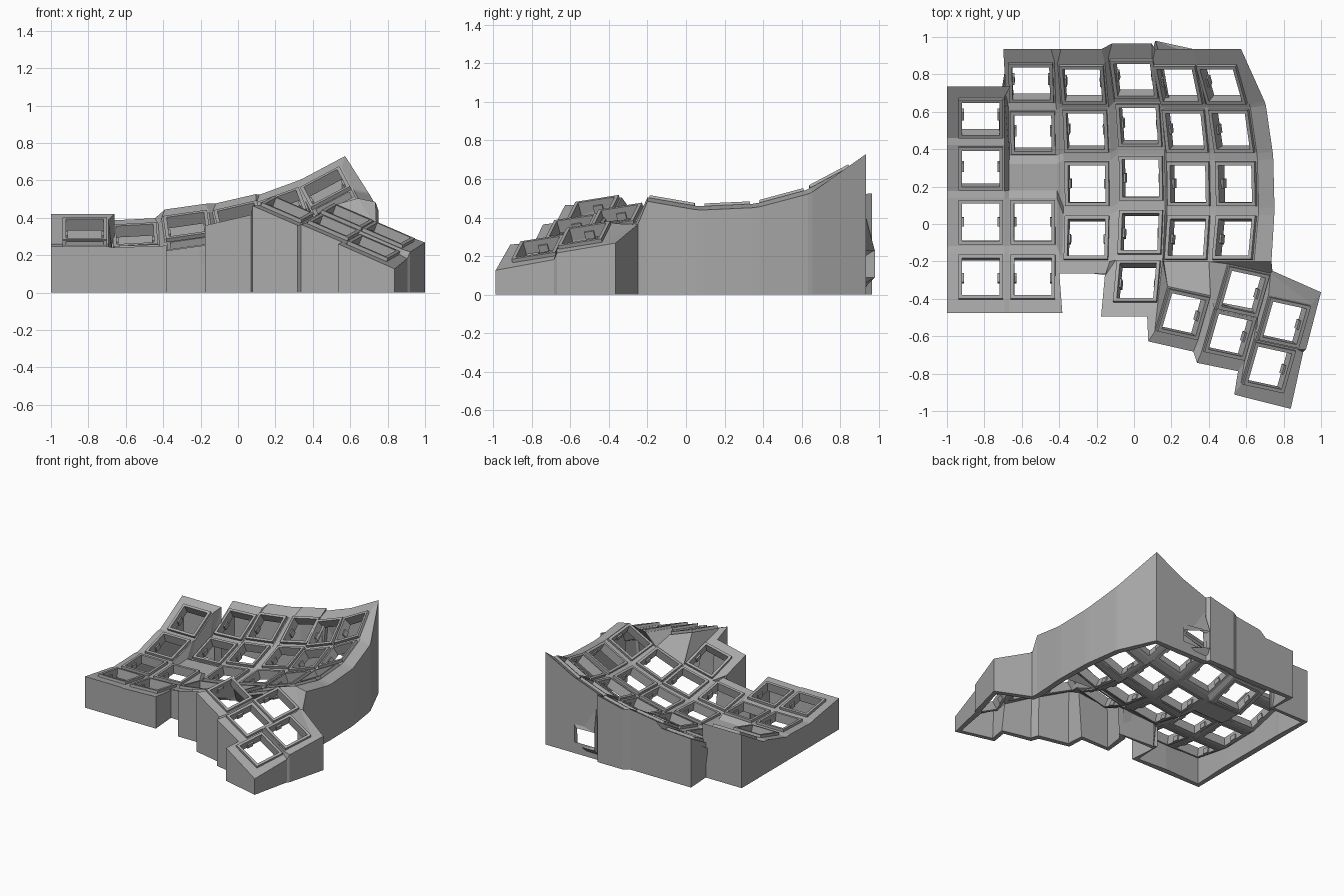
import bpy, bmesh
from math import radians
from mathutils import Matrix, Vector

if "Cube" in bpy.data.objects:
    bpy.data.objects.remove(bpy.data.objects["Cube"])

grey = bpy.data.materials.new("matte grey")
grey.use_nodes = True
grey.diffuse_color = (0.4, 0.4, 0.4, 1)
grey.node_tree.nodes["Principled BSDF"].inputs["Base Color"].default_value = (0.4, 0.4, 0.4, 1)

HALF, HOLE, RIM = 0.128, 0.1, 0.119
BL, FL, FR, BR = range(4)
SIGNS = [(-1, 1), (-1, -1), (1, -1), (1, 1)]


def finish(bm, name):
    mesh = bpy.data.meshes.new(name)
    bm.to_mesh(mesh)
    bm.free()
    ob = bpy.data.objects.new(name, mesh)
    bpy.context.collection.objects.link(ob)
    mesh.materials.append(grey)
    return ob


def turned(x, y, z, roll, pitch):
    return (Matrix.Translation((x, y, z)) @ Matrix.Rotation(radians(-roll), 4, 'Y')
            @ Matrix.Rotation(radians(pitch), 4, 'X'))


# Key places: matrix for each (column, row)
keys = {}
ROW_Y = [0.75, 0.5, 0.215, -0.075, -0.34]
ROW_Z = [0.165, 0.05, 0, 0.02, 0.1]
ROW_PITCH = [31, 17, 3, -11, -22]
COLUMNS = {2: (-0.25, 0.0, 0.185, 8, 4), 3: (0.04, 0.03, 0.23, 13, 5),
           4: (0.295, 0.0, 0.295, 20, 4), 5: (0.55, 0.0, 0.405, 28, 4)}
for c, (x, dy, z, roll, count) in COLUMNS.items():
    for r in range(count):
        lean = Matrix.Rotation(radians(-roll), 3, 'Y') @ Vector((0, 0, ROW_Z[r]))
        keys[c, r] = turned(x + lean.x, ROW_Y[r] + dy, z + lean.z, roll, ROW_PITCH[r])

# Two outer columns
for r, (y, z, pitch) in enumerate([(0.57, 0.325, 30), (0.3, 0.225, 16), (0.01, 0.19, 2), (-0.285, 0.215, -9)]):
    keys[0, r + 1] = turned(-0.82, y, z, 0, pitch)
    if r > 1:
        keys[1, r + 1] = turned(-0.54, y, z, 2, pitch)
keys[1, 0] = turned(-0.55, 0.76, 0.295, 3, 29)
keys[1, 1] = turned(-0.54, 0.49, 0.19, 3, 17)
keys[1, 2] = turned(-0.54, 0.25, 0.17, 2, 2)
BLANK = (1, 2)

# Thumb cluster shares one slanted orientation
u = Vector((0.97, -0.21, -0.42)).normalized()
n = u.cross(Vector((0.21, 0.97, 0.18))).normalized()
slant = Matrix((u, n.cross(u), n)).transposed().to_4x4()
THUMB = [(0.26, -0.48, 0.435), (0.58, -0.36, 0.395), (0.51, -0.59, 0.34),
         (0.80, -0.525, 0.3), (0.72, -0.765, 0.23)]
for i, p in enumerate(THUMB):
    keys["T", i] = Matrix.Translation(p) @ slant

# Shell: plates around the sockets
bm = bmesh.new()
corner, owner, hole_verts = {}, {}, set()
for k, m in keys.items():
    hy = 0.07 if k == BLANK else HALF
    outer = [bm.verts.new(m @ Vector((sx * HALF, sy * hy, 0))) for sx, sy in SIGNS]
    for i in range(4):
        corner[k, i] = outer[i]
        owner[outer[i]] = k, i
    if k == BLANK:
        bm.faces.new(outer)
        continue
    inner = [bm.verts.new(m @ Vector((sx * 0.11, sy * 0.11, 0))) for sx, sy in SIGNS]
    hole_verts.update(inner)
    for i in range(4):
        j = (i + 1) % 4
        bm.faces.new((outer[i], outer[j], inner[j], inner[i]))


def web(*refs):
    vs = [corner[ref] for ref in refs if ref in corner]
    if len(vs) > 2:
        bm.faces.new(vs)


# Shell: webbing between neighbouring plates
for c in range(6):
    for r in range(5):
        a, b, d, e = (c, r), (c, r + 1), (c + 1, r), (c + 1, r + 1)
        if a in keys and b in keys:
            web((a, FR), (a, FL), (b, BL), (b, BR))
        if a in keys and d in keys:
            web((a, BR), (a, FR), (d, FL), (d, BL))
        web((a, FR), (b, BR), (e, BL), (d, FL))

# Shell: webbing around the thumb cluster
t = [("T", i) for i in range(5)]
p, q, s = (3, 4), (4, 3), (5, 3)
for refs in [
    ((p, BR), (p, FR), (t[0], FL), (t[0], BL)),
    ((q, FL), (p, BR), (t[0], BL)),
    ((q, FL), (t[0], BL), (t[0], BR), (q, FR)),
    ((q, FR), (t[0], BR), (t[1], BL)),
    ((q, FR), (t[1], BL), (s, FL)),
    ((s, FL), (t[1], BL), (t[1], BR), (s, FR)),
    ((t[0], BR), (t[1], FL), (t[1], BL)),
    ((t[0], BR), (t[0], FR), (t[2], FL), (t[2], BL)),
    ((t[0], BR), (t[2], BL), (t[1], FL)),
    ((t[1], FL), (t[2], BL), (t[2], BR), (t[1], FR)),
    ((t[1], BR), (t[1], FR), (t[3], FL), (t[3], BL)),
    ((t[1], BR), (t[3], BL), (t[3], BR)),
    ((t[1], FR), (t[2], BR), (t[3], FL)),
    ((t[2], BR), (t[2], FR), (t[4], FL), (t[4], BL)),
    ((t[2], BR), (t[4], BL), (t[3], FL)),
    ((t[3], FL), (t[4], BL), (t[4], BR), (t[3], FR)),
]:
    web(*refs)

# Shell: ledge and wall round the outer border
border = []
for edge in bm.edges:
    if edge.is_boundary and not hole_verts.issuperset(edge.verts):
        loop = edge.link_loops[0]
        border.append((loop.vert, loop.link_loop_next.vert))
normals = {}
for a, b in border:
    d = (b.co - a.co).xy.normalized()
    for v in (a, b):
        normals.setdefault(v, []).append(Vector((d.y, -d.x)))
# Wall corners where the thumb cluster meets the body and steps in
WALL_CORNERS = {(s, FR): (0.735, -0.2), (t[1], BR): (0.74, -0.25), (t[3], BR): (1.0, -0.365),
                (t[3], FR): (0.92, -0.67), (t[4], BR): (0.905, -0.685)}
ledge, ground = {}, {}
for v, ns in normals.items():
    m = (ns[0] + ns[1]) / max(0.6, 1 + ns[0].dot(ns[1]))
    x, y, z = v.co
    key, which = owner[v]
    column = key[0]
    up = keys[key].col[2]
    px, py = x + m.x * 0.053, y + m.y * (0.065 if m.y < 0 else 0.055)
    if owner[v] in WALL_CORNERS:
        px, py = WALL_CORNERS[owner[v]]
    elif y > 0.8:                              # straight back wall, one panel per column
        outward = -1 if which == BL else 1
        end = owner[v] in [((1, 0), BL), ((5, 0), BR)]
        px = x + 0.018 * (outward if end else -outward)
        py = 0.965 if column == 3 else 0.935
    elif column == 5:                          # curved right wall
        px = x + m.x * 0.085
    elif (column == "T" and m.x < 0) or (column == 1 and m.x > 0):
        px = x + m.x * 0.03                    # narrow steps
    if column == 5 and y < 0.8:
        pz = z - 0.02
    else:                                      # ledge follows the slope of its plate
        pz = z - (up.x * (px - x) + up.y * (py - y)) / up.z
    ledge[v] = bm.verts.new((px, py, pz))
    ground[v] = bm.verts.new((px, py, 0))
port = None
for a, b in border:
    bm.faces.new((b, a, ledge[a], ledge[b]))
    wall = bm.faces.new((ledge[b], ledge[a], ground[a], ground[b]))
    if {a, b} == {corner[(4, 0), BL], corner[(4, 0), BR]}:
        port = wall

# Cable opening in the back wall
bmesh.ops.inset_individual(bm, faces=[port], thickness=0.055)
for v in port.verts:
    v.co.z = 0.23 if v.co.z > 0.2 else 0.09
bmesh.ops.delete(bm, geom=[port], context='FACES_ONLY')

shell = finish(bm, "shell")
solid = shell.modifiers.new("thickness", 'SOLIDIFY')
solid.thickness = 0.045
solid.offset = -1

# Raised socket frames with side clips
bm = bmesh.new()
for k, m in keys.items():
    if k == BLANK:
        continue
    rings = []
    for half, z in [(RIM, -0.05), (RIM, 0.02), (HOLE, 0.02), (HOLE, -0.05)]:
        rings.append([bm.verts.new(m @ Vector((sx * half, sy * half, z))) for sx, sy in SIGNS])
    for a, b in zip(rings, rings[1:] + rings[:1]):
        for i in range(4):
            j = (i + 1) % 4
            bm.faces.new((a[i], a[j], b[j], b[i]))
    for side in (-1, 1):
        place = m @ Matrix.Translation((side * 0.1, 0, -0.03)) @ Matrix.Diagonal((0.02, 0.05, 0.04, 1))
        bmesh.ops.create_cube(bm, size=1, matrix=place)
bmesh.ops.recalc_face_normals(bm, faces=bm.faces)
finish(bm, "socket_frames")
